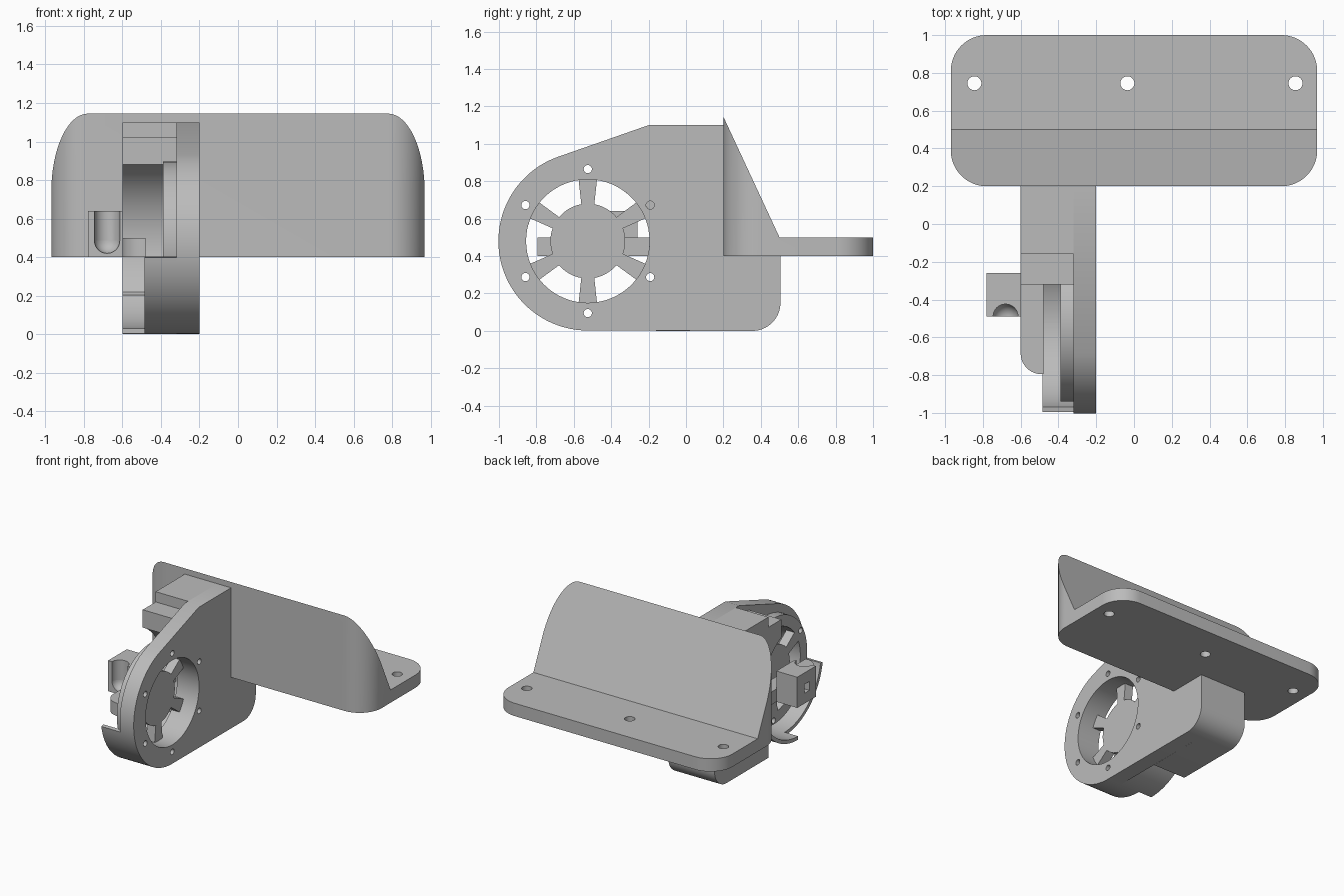
import bpy
import bmesh
from math import sin, cos, radians, pi

cube = bpy.data.objects.get("Cube")
if cube:
    bpy.data.objects.remove(cube)

grey = bpy.data.materials.new("plain grey")
grey.use_nodes = True
grey.diffuse_color = (0.5, 0.5, 0.5, 1)
grey.node_tree.nodes["Principled BSDF"].inputs["Base Color"].default_value = (0.5, 0.5, 0.5, 1)

AXIS = (-0.525, 0.48)  # centre of the motor ring in y, z


def arc(c, r, a0, a1, n=24):
    """Points on an arc, angles in degrees."""
    angles = [radians(a0 + (a1 - a0) * i / n) for i in range(n + 1)]
    return [(c[0] + r * cos(a), c[1] + r * sin(a)) for a in angles]


def circle(c, r, n=64):
    return arc(c, r, 0, 360, n)[:-1]


def prism(name, profiles, lo, hi, axis="x"):
    """Extrude one or more closed profiles along x (y,z points) or z (x,y points)."""
    bm = bmesh.new()
    for pts in profiles:
        place = (lambda p, t: (t, *p)) if axis == "x" else (lambda p, t: (*p, t))
        a = [bm.verts.new(place(p, lo)) for p in pts]
        b = [bm.verts.new(place(p, hi)) for p in pts]
        bm.faces.new(a)
        bm.faces.new(b[::-1])
        for i in range(len(pts)):
            j = (i + 1) % len(pts)
            bm.faces.new((a[j], a[i], b[i], b[j]))
    bmesh.ops.recalc_face_normals(bm, faces=bm.faces)
    mesh = bpy.data.meshes.new(name)
    bm.to_mesh(mesh)
    bm.free()
    mesh.materials.append(grey)
    obj = bpy.data.objects.new(name, mesh)
    bpy.context.collection.objects.link(obj)
    return obj


def rect(u0, u1, v0, v1):
    return [(u0, v0), (u1, v0), (u1, v1), (u0, v1)]


def carve(obj, cutter, mode="DIFFERENCE"):
    """Apply a boolean and drop the cutter."""
    cutter.hide_render = True
    mod = obj.modifiers.new("carve", "BOOLEAN")
    mod.operation, mod.object, mod.solver = mode, cutter, "EXACT"
    deps = bpy.context.evaluated_depsgraph_get()
    mesh = bpy.data.meshes.new_from_object(obj.evaluated_get(deps))
    obj.modifiers.clear()
    obj.data = mesh
    bpy.data.objects.remove(cutter)


def rounded_rect(hx, y0, y1, r):
    return (arc((hx - r, y1 - r), r, 0, 90, 16) + arc((-hx + r, y1 - r), r, 90, 180, 16)
            + arc((-hx + r, y0 + r), r, 180, 270, 16) + arc((hx - r, y0 + r), r, 270, 360, 16))


# Mounting flange with sloped back wall, rounded in plan
flange = prism("mounting_flange",
               [[(0.2, 0.4), (1, 0.4), (1, 0.5), (0.5, 0.5), (0.2, 1.145)]], -0.98, 0.98)
carve(flange, prism("plan", [rounded_rect(0.97, 0.2, 1, 0.19)], 0.3, 1.2, "z"), "INTERSECT")
carve(flange, prism("bolts", [circle((x, 0.745), 0.037, 32) for x in (-0.845, -0.035, 0.855)],
                    0.3, 0.6, "z"))

# Side plate with motor bore and screw holes
foot = arc((0.355, 0.15), 0.15, -90, 0, 16) + [(0.505, 0.41), (0.21, 0.41), (0.21, 1.1)]
plate = prism("side_plate",
              [arc(AXIS, 0.478, 109, 270, 64) + foot + [(-0.2, 1.1)]], -0.32, -0.2)
screws = [circle(p, 0.022, 20) for p in arc(AXIS, 0.385, 30, 330, 5)]
carve(plate, prism("bore", [circle(AXIS, 0.33)] + screws, -0.4, -0.1))

# Motor seat with six spokes
seat = prism("motor_seat", [circle(AXIS, 0.415)], -0.39, -0.319)
slots = [arc(AXIS, 0.33, a - 21.5, a + 21.5, 12) + arc(AXIS, 0.2, a + 20, a - 20, 12)
         for a in range(0, 360, 60)]
carve(seat, prism("slots", slots + screws, -0.5, -0.25))

# Thick block beside the plate, hollowed around the motor
block = prism("support_block",
              [[(-0.16, 0)] + foot + [(-0.16, 1.1), (-0.16, 1.02), (-0.32, 1.02),
                                      (-0.32, 0.8), (-0.16, 0.6)]], -0.6, -0.319)
carve(block, prism("cavity", [circle(AXIS, 0.45, 96)], -0.7, -0.3199))

# Lower shroud, wider towards the rear
for name, a0, a1, x0 in (("front_shroud", 190, 270, -0.485), ("rear_shroud", 270, 322, -0.6)):
    prism(name, [arc(AXIS, 0.478, a0, a1, 32) + arc(AXIS, 0.45, a1, a0, 32)], x0, -0.319)

# Strap across the back of the motor, one rounded corner
prism("motor_strap", [[(-0.48, -0.07), (-0.6, -0.07)]
                      + arc((-0.49, -0.685), 0.11, 180, 270, 16) + [(-0.48, -0.795)]],
      0.4, 0.5, "z")

# Small sensor holder with a round-bottomed groove and a square window
holder = prism("sensor_holder", [rect(-0.78, -0.599, -0.49, -0.26)], 0.4, 0.64, "z")
bpy.ops.mesh.primitive_uv_sphere_add(segments=32, ring_count=16, radius=0.066,
                                     location=(-0.68, -0.49, 0.485))
carve(holder, bpy.context.object)
carve(holder, prism("groove", [circle((-0.68, -0.49), 0.066, 32)], 0.485, 0.7, "z"))
carve(holder, prism("window", [rect(-0.41, -0.35, 0.48, 0.55)], -0.8, -0.72))

# Smooth the curved walls, keep edges crisp
bpy.ops.object.select_all(action="DESELECT")
parts = [flange, plate, seat, block, holder]
parts += [bpy.data.objects[n] for n in ("front_shroud", "rear_shroud", "motor_strap")]
for obj in parts:
    obj.select_set(True)
bpy.context.view_layer.objects.active = flange
bpy.ops.object.shade_smooth_by_angle(angle=radians(30))
